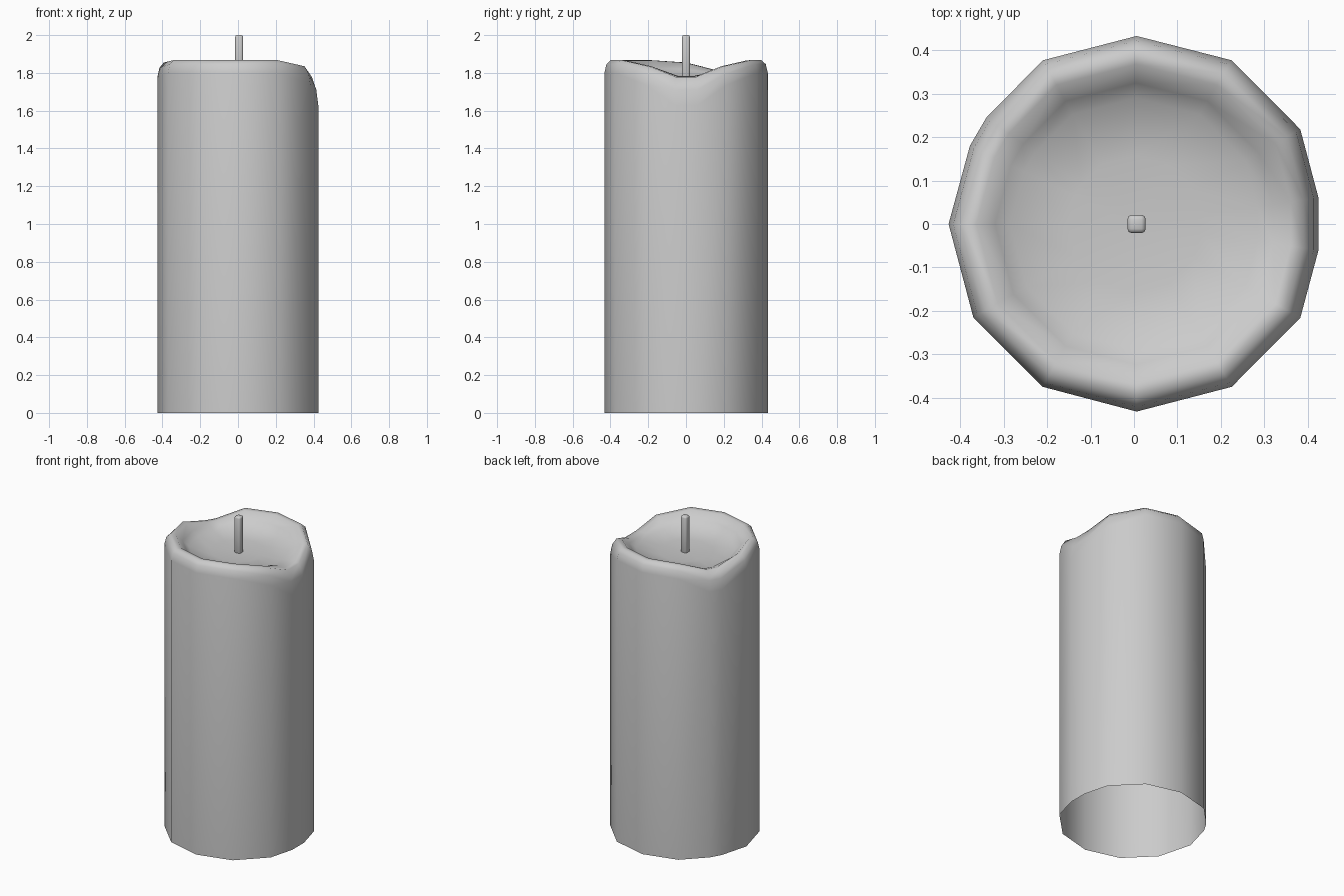
import bpy, bmesh

if "Cube" in bpy.data.objects:
    bpy.data.objects.remove(bpy.data.objects["Cube"])

# Wax outline seen from above: x, y, how far the rim has melted down there
outline = [
    (0.425, -0.06, 0.09), (0.425, 0.06, 0.09), (0.383, 0.218, 0.033),
    (0.225, 0.377, 0.0), (0.006, 0.433, 0.0), (-0.21, 0.377, 0.003),
    (-0.34, 0.245, 0.055), (-0.378, 0.18, 0.055), (-0.427, 0.0, 0.013),
    (-0.37, -0.215, 0.0), (-0.21, -0.375, 0.0), (0.006, -0.432, 0.0),
    (0.225, -0.375, 0.0), (0.383, -0.216, 0.033),
]
# Profile from the open base, over the rim, into the pool: scale, z, melt weight
profile = [
    (1.0, 0.0, 0.0), (1.0, 1.80, 1.9), (0.975, 1.846, 1.5), (0.92, 1.868, 1.0),
    (0.85, 1.866, 0.95), (0.75, 1.825, 0.45), (0.67, 1.793, 0.15), (0.36, 1.775, 0.0),
]


def finish(name, bm):
    bmesh.ops.recalc_face_normals(bm, faces=bm.faces)
    mesh = bpy.data.meshes.new(name)
    bm.to_mesh(mesh)
    bm.free()
    for p in mesh.polygons:
        p.use_smooth = True
    obj = bpy.data.objects.new(name, mesh)
    bpy.context.collection.objects.link(obj)
    return obj


# Candle body: open-bottomed shell with a melted pool
bm = bmesh.new()
rings = [[bm.verts.new((x * s, y * s, z - d * w)) for x, y, d in outline]
         for s, z, w in profile]
n = len(outline)
for a, b in zip(rings, rings[1:]):
    for i in range(n):
        j = (i + 1) % n
        bm.faces.new((a[i], a[j], b[j], b[i]))
centre = bm.verts.new((0.0, 0.0, 1.77))
for i in range(n):
    bm.faces.new((rings[-1][i], rings[-1][(i + 1) % n], centre))
finish("candle_body", bm)

# Wick: slim square post with rounded edges
bm = bmesh.new()
bmesh.ops.create_cube(bm, size=1.0)
bmesh.ops.scale(bm, vec=(0.042, 0.042, 0.24), verts=bm.verts)
bmesh.ops.translate(bm, vec=(0.006, 0.0, 1.88), verts=bm.verts)
bmesh.ops.bevel(bm, geom=bm.edges[:], offset=0.01, segments=2,
                profile=0.5, affect='EDGES')
finish("wick", bm)
